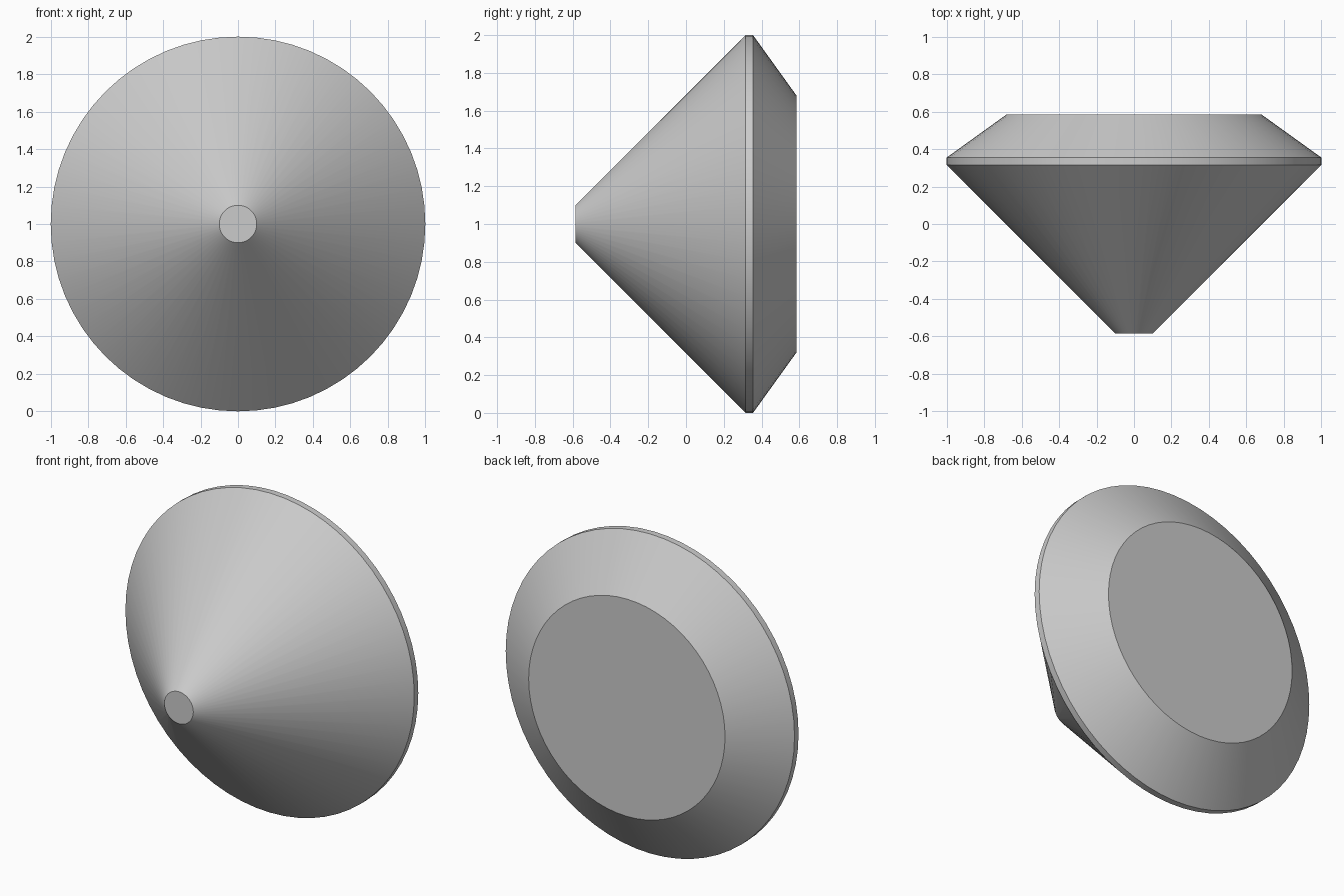
import bpy, bmesh, math

cube = bpy.data.objects.get("Cube")
if cube:
    bpy.data.objects.remove(cube, do_unlink=True)

SIDES = 64
# Radius and depth of each ring, from the small front facet to the back table
PROFILE = [(0.1, -0.585), (1.0, 0.315), (1.0, 0.355), (0.68, 0.585)]

# Plain grey material
grey = bpy.data.materials.new("plain grey")
grey.use_nodes = True
colour = (0.6, 0.6, 0.6, 1)
grey.diffuse_color = colour
grey.node_tree.nodes["Principled BSDF"].inputs["Base Color"].default_value = colour

# Round-cut gem lying on its rim, tip to the front
bm = bmesh.new()
rings = []
for radius, y in PROFILE:
    angles = [2 * math.pi * i / SIDES for i in range(SIDES)]
    rings.append([bm.verts.new((radius * math.cos(a), y, 1 + radius * math.sin(a)))
                  for a in angles])
for low, high in zip(rings, rings[1:]):
    for i in range(SIDES):
        j = (i + 1) % SIDES
        bm.faces.new((low[i], low[j], high[j], high[i]))
bm.faces.new(rings[0])
bm.faces.new(rings[-1])
bmesh.ops.recalc_face_normals(bm, faces=bm.faces)

mesh = bpy.data.meshes.new("round_gem")
bm.to_mesh(mesh)
bm.free()
mesh.materials.append(grey)
gem = bpy.data.objects.new("round_gem", mesh)
bpy.context.collection.objects.link(gem)

# Smooth around the cones, sharp at the rim and flat facets
bpy.ops.object.select_all(action="DESELECT")
gem.select_set(True)
bpy.context.view_layer.objects.active = gem
bpy.ops.object.shade_smooth_by_angle(angle=math.radians(30))
